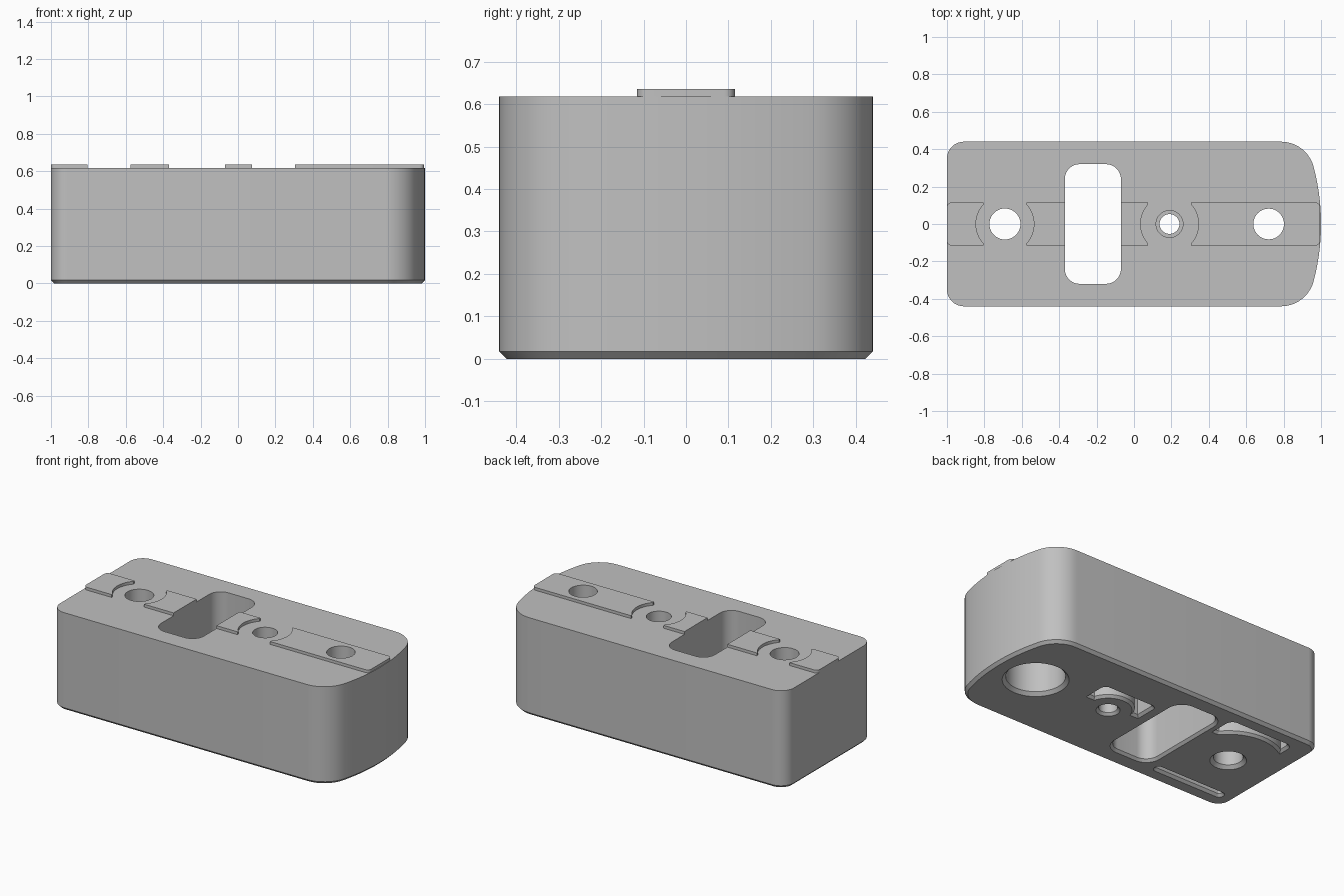
import bpy, bmesh, math
from mathutils import Vector

if "Cube" in bpy.data.objects:
    bpy.data.objects.remove(bpy.data.objects["Cube"], do_unlink=True)

TOP, RIDGE_TOP, DEEP = 0.618, 0.636, 0.45

grey = bpy.data.materials.new("plain grey")
grey.use_nodes = True
grey.diffuse_color = (0.53, 0.53, 0.53, 1)
grey.node_tree.nodes["Principled BSDF"].inputs["Base Color"].default_value = grey.diffuse_color


def arc(cx, cy, r, a0, a1, n=12):
    """Points along an arc, angles in radians."""
    steps = [a0 + (a1 - a0) * i / n for i in range(n + 1)]
    return [(cx + r * math.cos(a), cy + r * math.sin(a)) for a in steps]


def circle(cx, r):
    return arc(cx, 0, r, 0, math.tau, 48)[:-1]


def rounded(corners, n=6):
    """Outline with a fillet on each corner (x, y, radius)."""
    pts = []
    for i, c in enumerate(corners):
        p = Vector(c[:2])
        r = c[2] if len(c) > 2 else 0
        if not r:
            pts.append(tuple(p))
            continue
        u = (Vector(corners[i - 1][:2]) - p).normalized()
        v = (Vector(corners[(i + 1) % len(corners)][:2]) - p).normalized()
        half = u.angle(v) / 2
        mid = p + (u + v).normalized() * r / math.sin(half)
        start = p + u * r / math.tan(half) - mid
        end = p + v * r / math.tan(half) - mid
        turn = math.atan2(start.x * end.y - start.y * end.x, start.dot(end))
        a = math.atan2(start.y, start.x)
        pts += arc(mid.x, mid.y, r, a, a + turn, n)
    return pts


def grow(pts, d):
    """Offset a counter-clockwise outline outwards by d."""
    out = []
    for i, p in enumerate(pts):
        p = Vector(p)
        e = (p - Vector(pts[i - 1])).normalized()
        f = (Vector(pts[(i + 1) % len(pts)]) - p).normalized()
        n = Vector((e.y + f.y, -e.x - f.x)) / (1 + e.dot(f))
        out.append(p + n * d)
    return out


def loft(name, pts, levels):
    """Solid from an outline repeated at (height, offset) levels."""
    bm = bmesh.new()
    rings = [[bm.verts.new((p[0], p[1], z)) for p in grow(pts, d)] for z, d in levels]
    bm.faces.new(rings[0][::-1])
    bm.faces.new(rings[-1])
    for a, b in zip(rings, rings[1:]):
        for i in range(len(a)):
            j = (i + 1) % len(a)
            bm.faces.new((a[i], a[j], b[j], b[i]))
    bmesh.ops.recalc_face_normals(bm, faces=bm.faces)
    mesh = bpy.data.meshes.new(name)
    bm.to_mesh(mesh)
    bm.free()
    mesh.materials.append(grey)
    obj = bpy.data.objects.new(name, mesh)
    bpy.context.collection.objects.link(obj)
    return obj


def pocket(name, pts, top, chamfer):
    """Cutter that flares out at the underside."""
    obj = loft(name, pts, [(-0.02, chamfer + 0.02), (chamfer, 0), (top, 0)])
    obj.hide_render = True
    return obj


def cut(obj, cutters):
    for c in cutters:
        m = obj.modifiers.new("cut", 'BOOLEAN')
        m.operation, m.solver, m.object = 'DIFFERENCE', 'EXACT', c
    bpy.context.view_layer.update()
    dg = bpy.context.evaluated_depsgraph_get()
    mesh = bpy.data.meshes.new_from_object(obj.evaluated_get(dg))
    obj.modifiers.clear()
    obj.data = mesh


# Body outline: small corners on the right-hand end, bowed end on the left
R, F, HALF = 1.2, 0.18, 0.44
fx = 1 - R + math.sqrt((R - F) ** 2 - (HALF - F) ** 2)
bow = math.atan2(HALF - F, fx - 1 + R)
body_outline = (arc(1 - R, 0, R, -bow, bow, 20)
                + arc(fx, HALF - F, F, bow, math.pi / 2)[1:]
                + arc(-0.91, HALF - 0.09, 0.09, math.pi / 2, math.pi, 10)
                + arc(-0.91, 0.09 - HALF, 0.09, math.pi, 1.5 * math.pi, 10)
                + arc(fx, F - HALF, F, -math.pi / 2, -bow)[:-1])
body = loft("body", body_outline, [(0, -0.017), (0.017, 0), (TOP, 0)])

# Through holes and the rectangular window
left_bore, mid_bore, right_bore = 0.72, 0.19, -0.69
THROUGH = 0.8
window = rounded([(-0.37, -0.32, 0.08), (-0.07, -0.32, 0.08),
                  (-0.07, 0.32, 0.08), (-0.37, 0.32, 0.08)], 10)
end_hole = pocket("end_hole", circle(left_bore, 0.082), THROUGH, 0.01)
cutters = [
    end_hole,
    pocket("end_recess", circle(left_bore, 0.168), DEEP, 0.02),
    pocket("middle_hole", circle(mid_bore, 0.053), THROUGH, 0.015),
    loft("middle_recess", circle(mid_bore, 0.072), [(0.35, 0), (THROUGH, 0)]),
    pocket("other_hole", circle(right_bore, 0.083), THROUGH, 0.02),
    pocket("window", window, THROUGH, 0.015),
]

# Underside pockets: curved corner, thin strip and the hooked one
A = 0.31
a0 = math.asin(0.2 / A)
a1 = math.pi - math.acos(0.16 / A)
corner = rounded([(-0.85, 0.34, 0.03)] + arc(right_bore, 0, A, a1, a0)
                 + [(-0.43, 0.2), (-0.43, 0.34, 0.03)])
strip = rounded([(-0.91, -0.34, 0.012), (-0.44, -0.34, 0.012),
                 (-0.44, -0.31, 0.012), (-0.91, -0.31, 0.012)])
b0 = math.asin(0.05 / 0.15)
hook = rounded([(0.015, 0.185, 0.02), (0.015, 0.05)]
               + arc(mid_bore, 0, 0.15, math.pi - b0, b0, 16)
               + [(0.365, 0.05), (0.365, 0.185, 0.02)])
for name, pts in (("corner_pocket", corner), ("strip_pocket", strip), ("hook_pocket", hook)):
    cutters.append(pocket(name, pts, DEEP, 0.015))
cut(body, cutters)

# Raised ridges, each with one end curved round a hole
W, CLEAR = 0.115, 0.155


def ridge(name, end, hole, r):
    s = 1 if end > hole else -1
    a = math.asin(0.105 / CLEAR)
    curve = [(hole + s * (x - hole), y) for x, y in arc(hole, 0, CLEAR, a, -a)]
    tip = curve[0][0]
    pts = rounded([(tip, W)] + curve + [(tip, -W), (end, -W, r), (end, W, r)])
    if s < 0:
        pts.reverse()
    return loft(name, pts, [(TOP - 0.01, 0), (RIDGE_TOP, 0)])


ridges = [ridge("end_ridge_long", 0.995, mid_bore, 0.025),
          ridge("window_ridge_left", -0.07, mid_bore, 0),
          ridge("window_ridge_right", -0.37, right_bore, 0),
          ridge("end_ridge_short", -1.0, right_bore, 0.025)]
cut(ridges[0], [end_hole])

for c in cutters:
    bpy.data.objects.remove(c, do_unlink=True)

# Smooth the curved walls, keep the edges sharp
bpy.ops.object.select_all(action='DESELECT')
for obj in [body] + ridges:
    obj.select_set(True)
bpy.context.view_layer.objects.active = body
bpy.ops.object.shade_smooth_by_angle(angle=math.radians(30))
